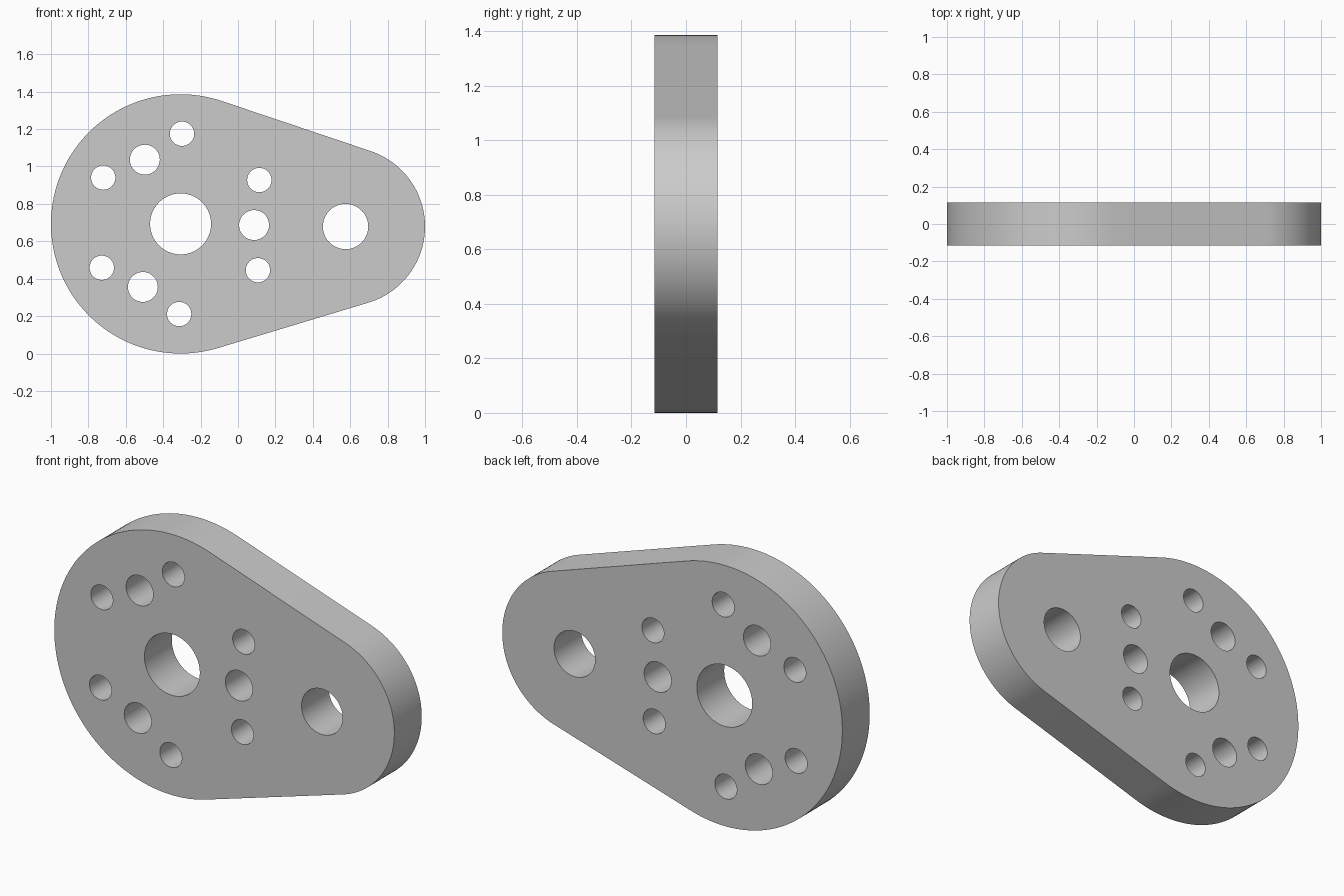
import bpy
import bmesh
from math import sin, cos, asin, atan2, hypot, pi, radians
from mathutils import Vector

cube = bpy.data.objects.get("Cube")
if cube:
    bpy.data.objects.remove(cube, do_unlink=True)

THICKNESS = 0.23
HUB, HUB_R = Vector((-0.307, 0.693)), 0.693
TIP, TIP_R = Vector((0.575, 0.679)), 0.425
TILT = radians(-0.9)


def arc(centre, radius, start, end, steps):
    """Points on an arc in the x-z plane, both ends included."""
    return [centre + radius * Vector((cos(a), sin(a)))
            for a in (start + (end - start) * i / steps for i in range(steps + 1))]


def circle(centre, radius, steps=64):
    return arc(centre, radius, 0, 2 * pi, steps)[:-1]


def add_loop(bm, points):
    verts = [bm.verts.new((p.x, -THICKNESS / 2, p.y)) for p in points]
    for a, b in zip(verts, verts[1:] + verts[:1]):
        bm.edges.new((a, b))


# Outline: two round ends joined by tangent lines
axis = TIP - HUB
lean = atan2(axis.y, axis.x)
spread = pi / 2 - asin((HUB_R - TIP_R) / hypot(*axis))
outline = arc(HUB, HUB_R, lean + spread, lean + 2 * pi - spread, 96)
outline += arc(TIP, TIP_R, lean - spread, lean + spread, 56)

# Holes: two bores, a ring of six small and a ring of three medium ones
loops = [outline, circle(HUB, 0.163), circle(TIP, 0.121)]
for count, ring, first, radius in ((6, 0.482, 30, 0.065), (3, 0.393, 0, 0.08)):
    for i in range(count):
        a = TILT + radians(first) + 2 * pi * i / count
        loops.append(circle(HUB + ring * Vector((cos(a), sin(a))), radius, 48))

# Plate: fill the front face around the holes, then extrude it backwards
bm = bmesh.new()
for points in loops:
    add_loop(bm, points)
bmesh.ops.triangle_fill(bm, use_beauty=True, use_dissolve=False, edges=bm.edges[:])
result = bmesh.ops.extrude_face_region(bm, geom=bm.faces[:], use_keep_orig=True)
back = [g for g in result["geom"] if isinstance(g, bmesh.types.BMVert)]
bmesh.ops.translate(bm, verts=back, vec=(0, THICKNESS, 0))
bmesh.ops.recalc_face_normals(bm, faces=bm.faces[:])
mesh = bpy.data.meshes.new("link_plate")
bm.to_mesh(mesh)
bm.free()
plate = bpy.data.objects.new("link_plate", mesh)
bpy.context.collection.objects.link(plate)

# Plain grey material
grey = bpy.data.materials.new("plain_grey")
grey.use_nodes = True
grey.diffuse_color = (0.6, 0.6, 0.6, 1)
grey.node_tree.nodes["Principled BSDF"].inputs["Base Color"].default_value = (0.6, 0.6, 0.6, 1)
mesh.materials.append(grey)

# Smooth curved walls, sharp rims
bpy.ops.object.select_all(action="DESELECT")
plate.select_set(True)
bpy.context.view_layer.objects.active = plate
bpy.ops.object.shade_smooth_by_angle(angle=radians(30))
